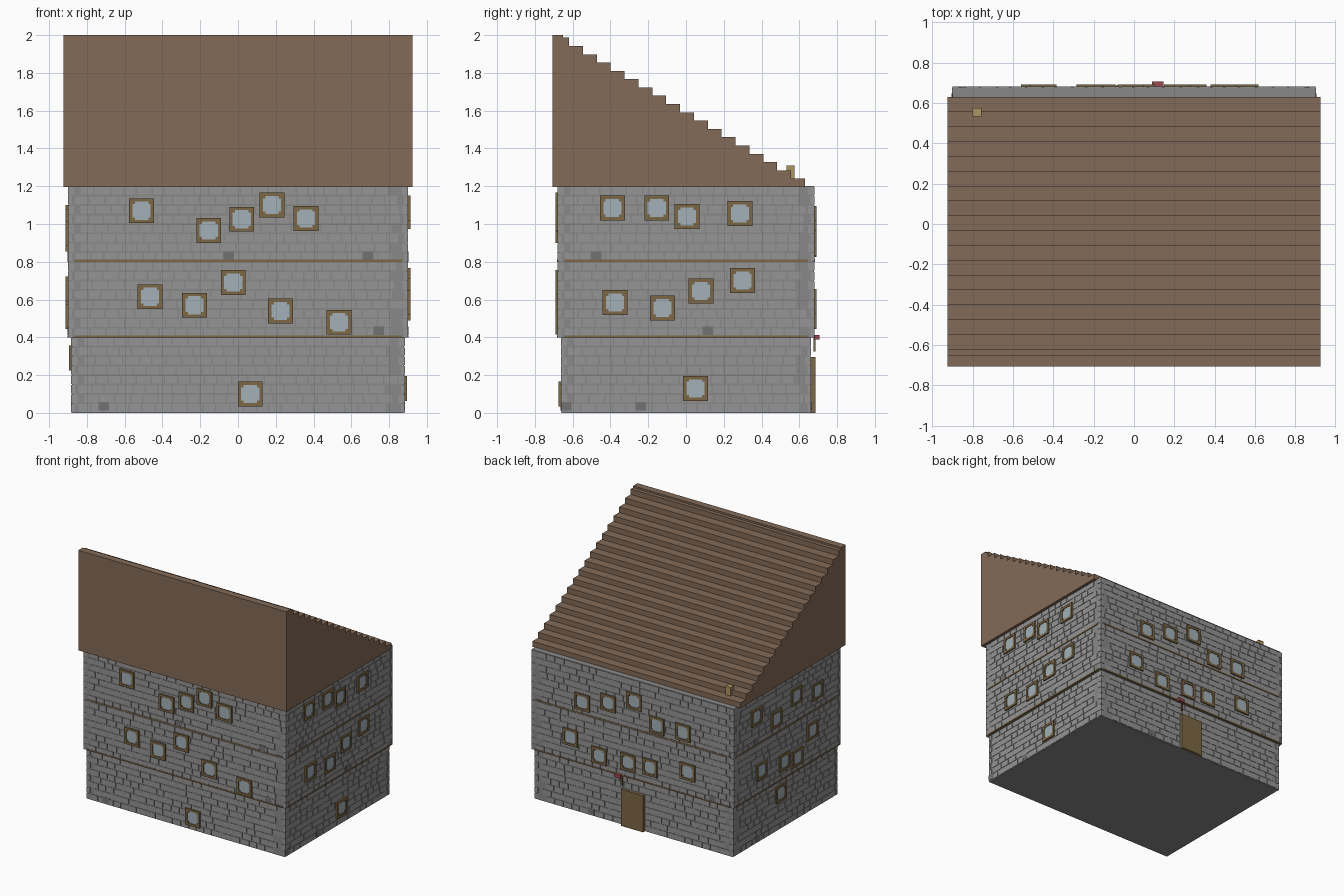
import bpy, bmesh, random
from mathutils import Matrix, Vector

if "Cube" in bpy.data.objects:
    bpy.data.objects.remove(bpy.data.objects["Cube"])

random.seed(4)
COLORS = {
    "wall": (0.25, 0.25, 0.25, 1), "brick": (0.30, 0.30, 0.30, 1),
    "stone": (0.17, 0.17, 0.17, 1), "roof": (0.23, 0.145, 0.095, 1),
    "wood": (0.20, 0.135, 0.06, 1), "glass": (0.36, 0.44, 0.48, 1),
    "red": (0.32, 0.07, 0.08, 1), "tan": (0.42, 0.30, 0.12, 1),
}
MATS = {}
for key, col in COLORS.items():
    MATS[key] = bpy.data.materials.new(key)
    MATS[key].diffuse_color = col

parts = {}


def box(name, mat, lo, hi):
    """Add an axis-aligned box to the named part."""
    bm = parts.setdefault(name, (bmesh.new(), mat))[0]
    lo, hi = Vector(lo), Vector(hi)
    size = hi - lo
    bmesh.ops.create_cube(bm, size=1, matrix=Matrix.Translation((lo + hi) / 2)
                          @ Matrix.Diagonal((*size, 1)))


def side_box(side, name, mat, u0, u1, z0, z1, d0, d1):
    """Box on a wall: u runs along the wall, d is distance from the centre."""
    s = -1 if side in ("front", "left") else 1
    a, b = sorted((s * d0, s * d1))
    if side in ("front", "back"):
        box(side + "_" + name, mat, (u0, a, z0), (u1, b, z1))
    else:
        box(side + "_" + name, mat, (a, u0, z0), (b, u1, z1))


# Storeys: half width, half depth, bottom, top
STOREYS = [(0.880, 0.660, 0.0, 0.4), (0.898, 0.677, 0.4, 0.8), (0.898, 0.677, 0.8, 1.2)]
SIDES = ("front", "back", "left", "right")


def wall_of(side, level):
    hx, hy, z0, z1 = STOREYS[level]
    return (hx, hy) if side in ("front", "back") else (hy, hx)


for i, (hx, hy, z0, z1) in enumerate(STOREYS):
    box(("ground", "middle", "upper")[i] + "_storey", "wall", (-hx, -hy, z0), (hx, hy, z1))

# Brick courses, corner stones and floor beams
RELIEF = 0.003
for side in SIDES:
    for level in range(3):
        half, d = wall_of(side, level)
        z0 = STOREYS[level][2]
        for row in range(8):
            z = z0 + row * 0.05
            quoin = 0.03 if row % 2 else 0.018
            for s in (-1, 1):
                a, b = sorted((s * half, s * (half - quoin)))
                side_box(side, "corner_stones", "stone" if row % 2 else "brick",
                         a, b, z + 0.003, z + 0.047, d - 0.01, d + RELIEF)
            u = -half + 0.035 + (row % 2) * 0.03
            while u < half - 0.1:
                w = random.uniform(0.055, 0.08)
                side_box(side, "bricks", "brick", u, u + w, z + 0.006, z + 0.046,
                         d - 0.01, d + RELIEF)
                u += w + 0.008
        if level:
            side_box(side, "floor_beam", "wood", -half + 0.03, half - 0.03,
                     z0, z0 + 0.011, d - 0.01, d + 0.005)

# Odd dark stones: side -> (u, z, level)
ODD = {"front": [(-0.71, 0.035, 0), (0.745, 0.435, 1), (-0.05, 0.832, 2), (0.69, 0.832, 2)],
       "right": [(-0.635, 0.035, 0), (-0.24, 0.035, 0), (0.115, 0.435, 1), (-0.475, 0.832, 2)],
       "back": [(0.38, 0.035, 0), (-0.71, 0.435, 1), (-0.22, 0.832, 2)],
       "left": [(0.36, 0.035, 0), (-0.3, 0.435, 1), (0.39, 0.832, 2)]}
for side, stones in ODD.items():
    for u, z, level in stones:
        d = wall_of(side, level)[1]
        side_box(side, "odd_stones", "stone", u - 0.028, u + 0.028, z - 0.022, z + 0.022,
                 d - 0.01, d + 0.004)

# Windows: side -> (u, z)
WINDOWS = {
    "front": [(-0.51, 1.07), (-0.155, 0.965), (0.02, 1.025), (0.18, 1.10), (0.36, 1.03),
              (-0.465, 0.615), (-0.23, 0.57), (-0.025, 0.69), (0.225, 0.54), (0.535, 0.48),
              (0.065, 0.10)],
    "right": [(-0.39, 1.085), (-0.155, 1.085), (0.005, 1.04), (0.285, 1.055),
              (-0.375, 0.585), (-0.125, 0.555), (0.08, 0.645), (0.30, 0.70), (0.05, 0.13)],
    "back": [(0.444, 0.90), (0.214, 0.955), (-0.016, 1.03), (-0.219, 0.89), (-0.45, 0.895),
             (0.55, 0.59), (0.294, 0.51), (0.037, 0.525), (-0.157, 0.535), (-0.494, 0.59)],
    "left": [(0.398, 1.035), (0.145, 0.92), (-0.109, 1.01), (-0.376, 0.95),
             (0.335, 0.58), (0.043, 0.54), (-0.122, 0.51), (-0.312, 0.655), (0.06, 0.29)],
}
R, B = 0.066, 0.018
for side, wins in WINDOWS.items():
    for u, z in wins:
        d = wall_of(side, 0 if z < 0.4 else 1)[1]
        out = d + 0.014
        side_box(side, "window_panes", "glass", u - 0.06, u + 0.06, z - 0.06, z + 0.06,
                 d - 0.01, d + 0.008)
        for s in (-1, 1):
            a, b = sorted((s * R, s * (R - B)))
            side_box(side, "window_frames", "wood", u + a, u + b, z - R, z + R, d - 0.01, out)
            side_box(side, "window_frames", "wood", u - R + B, u + R - B, z + a, z + b,
                     d - 0.01, out)
            # Small blocks in the frame corners
            for t in (-1, 1):
                cu, cz = u + s * 0.043, z + t * 0.043
                side_box(side, "window_corners", "wood", cu - 0.008, cu + 0.008,
                         cz - 0.008, cz + 0.008, d, out - 0.002)

# Door, lamp bracket and lamp on the back wall
box("door", "wood", (-0.098, 0.65, 0.0), (0.098, 0.686, 0.295))
box("lamp_bracket", "wood", (0.09, 0.674, 0.325), (0.10, 0.686, 0.40))
box("lamp", "red", (0.09, 0.677, 0.388), (0.145, 0.706, 0.413))

# Chimney
box("chimney", "tan", (-0.80, 0.532, 1.22), (-0.755, 0.575, 1.31))

# Stepped single-pitch roof: side profile extruded along x
STEP, RISE, N = 0.0735, 0.0439, 18
profile = [(-0.706, 1.196), (0.63, 1.196)]
for i in range(N):
    y, z = 0.63 - i * STEP, 1.24 + i * RISE
    profile += [(y, z), (y - STEP if i < N - 1 else -0.65, z)]
profile += [(-0.65, 2.0), (-0.706, 2.0)]
bm = bmesh.new()
face = bm.faces.new([bm.verts.new((-0.925, y, z)) for y, z in profile])
ext = bmesh.ops.extrude_face_region(bm, geom=[face])
bmesh.ops.translate(bm, vec=(1.85, 0, 0),
                    verts=[v for v in ext["geom"] if isinstance(v, bmesh.types.BMVert)])
bmesh.ops.recalc_face_normals(bm, faces=bm.faces)
parts["roof"] = (bm, "roof")

# Turn every part into an object
for name, (bm, mat) in parts.items():
    mesh = bpy.data.meshes.new(name)
    bm.to_mesh(mesh)
    bm.free()
    mesh.materials.append(MATS[mat])
    bpy.context.collection.objects.link(bpy.data.objects.new(name, mesh))

for m in bpy.data.materials:
    if m.users and not m.is_grease_pencil:
        m.use_nodes = True
        m.node_tree.nodes["Principled BSDF"].inputs["Base Color"].default_value = m.diffuse_color
